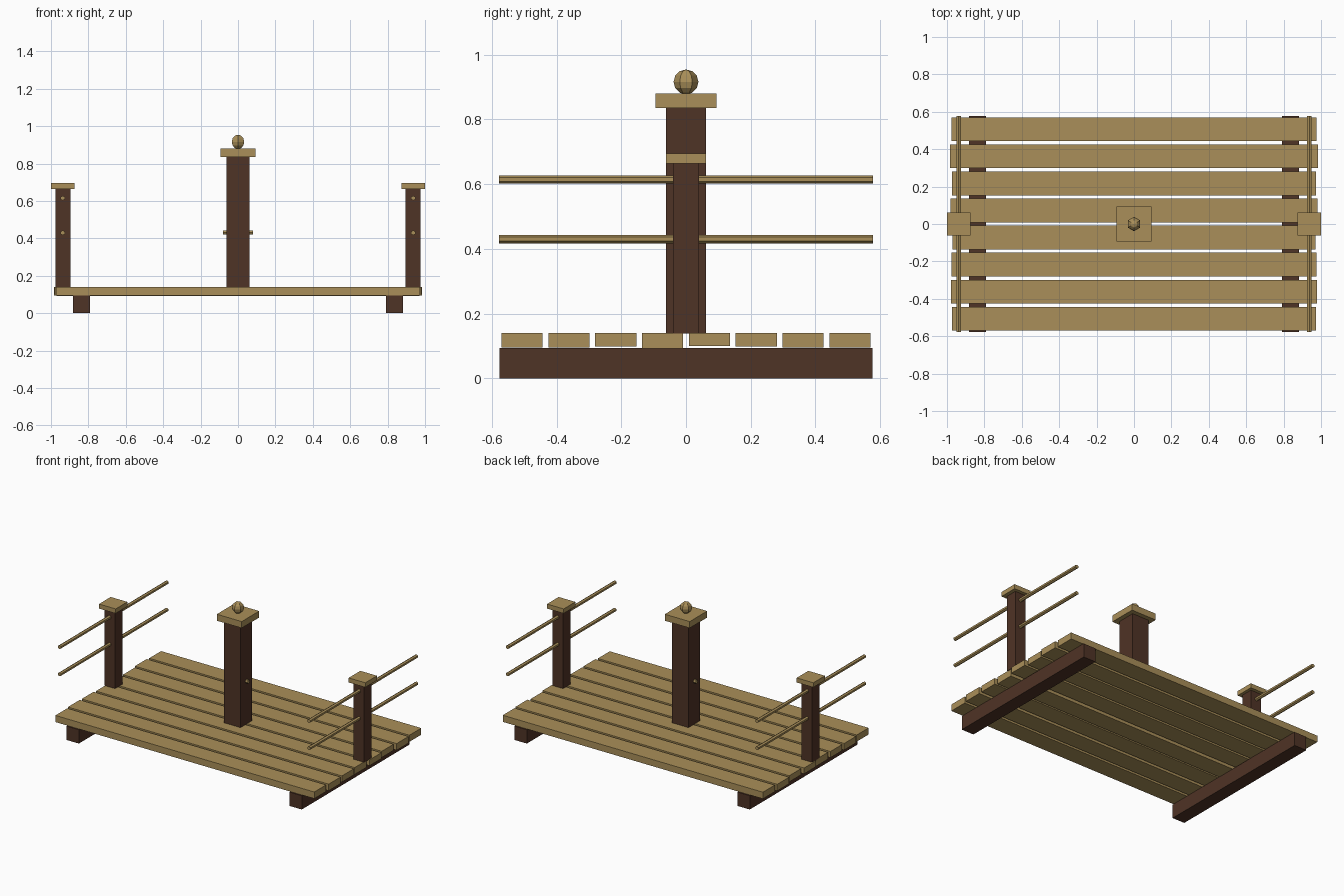
import bpy
from math import pi

old = bpy.data.objects.get("Cube")
if old:
    bpy.data.objects.remove(old, do_unlink=True)


def material(name, rgb):
    mat = bpy.data.materials.new(name)
    mat.use_nodes = True
    mat.diffuse_color = (*rgb, 1)
    mat.node_tree.nodes["Principled BSDF"].inputs["Base Color"].default_value = (*rgb, 1)
    return mat


tan = material("light wood", (0.40, 0.275, 0.10))
brown = material("dark wood", (0.078, 0.033, 0.019))


def finish(name, mat):
    obj = bpy.context.object
    obj.name = name
    obj.data.materials.append(mat)
    return obj


def box(name, mat, x, y, z_low, z_high, half_x, half_y):
    bpy.ops.mesh.primitive_cube_add(size=2, location=(x, y, (z_low + z_high) / 2))
    obj = finish(name, mat)
    obj.scale = (half_x, half_y, (z_high - z_low) / 2)
    bpy.ops.object.transform_apply(location=False, rotation=False, scale=True)
    return obj


def rod(name, x, z, length, rotation):
    bpy.ops.mesh.primitive_cylinder_add(vertices=6, radius=0.0125, depth=length,
                                        location=(x, 0, z), rotation=rotation)
    return finish(name, tan)


# Deck planks, front to back, with slightly uneven lengths and undersides
lengths = (0.972, 0.979, 0.977, 0.971, 0.982, 0.972, 0.983, 0.977)
bottoms = (0.095, 0.095, 0.098, 0.093, 0.100, 0.098, 0.095, 0.095)
for i, (half, low) in enumerate(zip(lengths, bottoms)):
    box(f"deck_plank_{i + 1}", tan, 0, (i - 3.5) * 0.1447, low, 0.14, half, 0.0635)

# Support beams, side posts, caps and rails
for side, sx in (("left", 1), ("right", -1)):
    box(f"{side}_beam", brown, sx * 0.837, 0, 0, 0.094, 0.046, 0.577)
    box(f"{side}_post", brown, sx * 0.935, 0, 0.139, 0.664, 0.04, 0.04)
    box(f"{side}_post_cap", tan, sx * 0.9375, 0, 0.664, 0.695, 0.0625, 0.0625)
    for level, z in (("lower", 0.43), ("upper", 0.615)):
        rod(f"{side}_{level}_rail", sx * 0.937, z, 1.155, (pi / 2, 0, 0))

# Central post with cap, cross peg and ball finial
box("center_post", brown, 0, 0, 0.139, 0.836, 0.0625, 0.0625)
box("center_post_cap", tan, 0, 0, 0.836, 0.88, 0.0935, 0.0935)
rod("center_peg", 0, 0.432, 0.16, (0, pi / 2, 0))
bpy.ops.mesh.primitive_uv_sphere_add(segments=6, ring_count=6, radius=0.0385,
                                     location=(0, 0, 0.916))
finish("ball_finial", tan)
